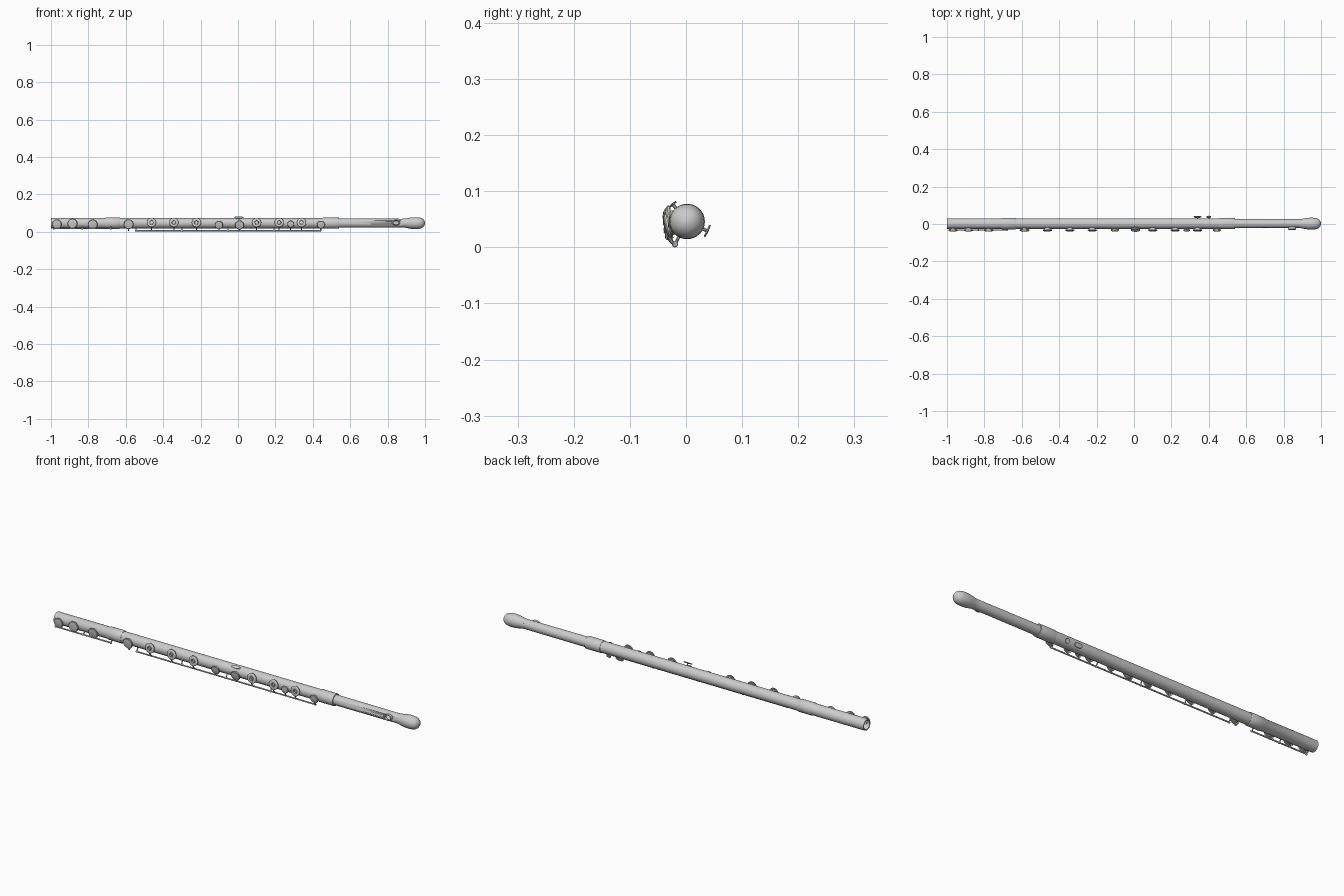
import bpy, bmesh
from math import sin, cos, pi, radians
from mathutils import Matrix, Vector

if "Cube" in bpy.data.objects:
    bpy.data.objects.remove(bpy.data.objects["Cube"])

AY, AZ = 0.002, 0.046          # tube axis position

pad_mat = bpy.data.materials.new("pad_tan")
pad_mat.diffuse_color = (0.72, 0.58, 0.36, 1)
pad_mat.use_nodes = True
pad_mat.node_tree.nodes["Principled BSDF"].inputs["Base Color"].default_value = pad_mat.diffuse_color


def finish(name, bm, mat=None):
    bmesh.ops.remove_doubles(bm, verts=bm.verts, dist=1e-6)
    bmesh.ops.recalc_face_normals(bm, faces=bm.faces)
    me = bpy.data.meshes.new(name)
    bm.to_mesh(me)
    bm.free()
    ob = bpy.data.objects.new(name, me)
    bpy.context.collection.objects.link(ob)
    if mat:
        me.materials.append(mat)
    bpy.ops.object.select_all(action='DESELECT')
    ob.select_set(True)
    bpy.context.view_layer.objects.active = ob
    bpy.ops.object.shade_smooth_by_angle(angle=radians(35))
    return ob


def lathe(name, profile, matrix, sides=32, squash=(1, 1), closed=False, mat=None):
    """Revolve (height, radius) points around local z."""
    bm = bmesh.new()
    rings = [[bm.verts.new(matrix @ Vector((r * cos(2 * pi * i / sides) * squash[0],
                                            r * sin(2 * pi * i / sides) * squash[1], h)))
              for i in range(sides)] if r > 0 else [bm.verts.new(matrix @ Vector((0, 0, h)))]
             for h, r in profile]
    pairs = list(zip(rings, rings[1:])) + ([(rings[-1], rings[0])] if closed else [])
    for a, b in pairs:
        for i in range(sides):
            j = (i + 1) % sides
            quad = [a[i % len(a)], a[j % len(a)], b[j % len(b)], b[i % len(b)]]
            bm.faces.new(list(dict.fromkeys(quad)))
    return finish(name, bm, mat)


def frame(x, deg):
    """Local z points out of the tube; 0 deg faces front, 90 deg faces up."""
    a = radians(deg)
    n, t = Vector((0, -cos(a), sin(a))), Vector((1, 0, 0))
    b = n.cross(t)
    m = Matrix((t, b, n)).transposed().to_4x4()
    m.translation = (x, AY, AZ)
    return m


def polar(x, deg, r):
    return frame(x, deg) @ Vector((0, 0, r))


def wire(name, points, radius, sides=10):
    """Round bar through the points."""
    bm = bmesh.new()
    rings = []
    for k, p in enumerate(points):
        d = (points[min(k + 1, len(points) - 1)] - points[max(k - 1, 0)]).normalized()
        u = d.orthogonal() if abs(d.x) > 0.7 else d.cross(Vector((1, 0, 0)))
        u.normalize()
        v = d.cross(u)
        rings.append([bm.verts.new(p + radius * (u * cos(2 * pi * i / sides) + v * sin(2 * pi * i / sides)))
                      for i in range(sides)])
    for a, b in zip(rings, rings[1:]):
        for i in range(sides):
            bm.faces.new((a[i], a[(i + 1) % sides], b[(i + 1) % sides], b[i]))
    bm.faces.new(rings[0])
    bm.faces.new(rings[-1])
    return finish(name, bm)


def ball(name, p, r):
    bm = bmesh.new()
    bmesh.ops.create_uvsphere(bm, u_segments=16, v_segments=10, radius=r,
                              matrix=Matrix.Translation(p))
    return finish(name, bm)


# Tube sections (hollow, open at the foot end)
along = Matrix(((0, 0, 1, 0), (1, 0, 0, AY), (0, 1, 0, AZ), (0, 0, 0, 1)))
bore = 0.022
lathe("foot_joint", [(-1, bore), (-1, 0.0275), (-0.995, 0.028), (-0.71, 0.028), (-0.705, 0.0305),
                     (-0.635, 0.0305), (-0.63, 0.0285), (-0.63, bore)], along, 48, closed=True)
lathe("body_tube", [(-0.63, bore), (-0.63, 0.0275), (0.455, 0.0275), (0.455, bore)],
      along, 48, closed=True)
lathe("barrel", [(0.455, bore), (0.455, 0.0292), (0.458, 0.0298), (0.537, 0.0298),
                 (0.54, 0.0292), (0.54, bore)], along, 48, closed=True)
head = lathe("head_joint", [(0.54, 0.0205), (0.54, 0.0243), (0.89, 0.0235), (0.89, 0.0205)],
             along, 48, closed=True)
lathe("head_cap", [(0.88, 0), (0.88, 0.0238), (0.895, 0.0245), (0.91, 0.0275), (0.925, 0.0302),
                   (0.94, 0.0315), (0.955, 0.0316), (0.97, 0.0303), (0.982, 0.027), (0.991, 0.021),
                   (0.998, 0.011), (1.0, 0)], along, 48)

# Embouchure hole with its raised oval rim
mouth = frame(0.845, 8)
cutter = lathe("mouth_cutter", [(0.01, 0), (0.01, 0.012), (0.05, 0.012), (0.05, 0)],
               mouth, 32, (1.2, 0.85))
cutter.hide_render = True
cut = head.modifiers.new("mouth_hole", 'BOOLEAN')
cut.object, cut.solver = cutter, 'EXACT'
bpy.context.view_layer.objects.active = head
bpy.ops.object.modifier_apply(modifier=cut.name)
bpy.data.objects.remove(cutter)
lathe("lip_rim", [(0.018, 0.012), (0.018, 0.018), (0.029, 0.0185), (0.032, 0.017),
                  (0.033, 0.0145), (0.032, 0.0125)], mouth, 32, (1.2, 0.85), True)

# Long hinge rods with end posts
MAIN, FOOT = (-62, 0.0462), (-40, 0.044)
for label, (deg, r), x0, x1, n in (("main", MAIN, -0.545, 0.44, 5), ("foot", FOOT, -0.985, -0.68, 3)):
    wire(label + "_rod", [polar(x0, deg, r), polar(x1, deg, r)], 0.0036, 12)
    for k in range(n):
        x = x0 + (x1 - x0) * k / (n - 1)
        wire(f"{label}_post_{k}", [polar(x, deg, 0.026), polar(x, deg, r)], 0.0028)
        ball(f"{label}_post_ball_{k}", polar(x, deg, r), 0.0053)


def key(name, x, deg, r, rod, open_hole=False):
    m = frame(x, deg)
    lathe(name + "_chimney", [(0.020, r * 0.68), (0.031, r * 0.68), (0.031, r * 0.6), (0.020, r * 0.6)],
          m, closed=True)
    hole = 0.0085 if open_hole else 0
    # soft pad under the cup
    lathe(name + "_pad", [(0.0315, hole), (0.0315, r * 0.86), (0.0345, r * 0.86), (0.0345, hole)],
          m, closed=open_hole, mat=pad_mat)
    cup = [(0.0345, hole), (0.0335, r * 0.9), (0.0335, r), (0.037, r), (0.0392, r * 0.92)]
    if open_hole:
        cup += [(0.0400, r * 0.8), (0.0405, 0.0115), (0.0425, 0.0108), (0.0425, hole)]
    else:
        cup += [(0.0408, r * 0.6), (0.0415, r * 0.3), (0.0418, 0)]
    lathe(name + "_cup", cup, m, closed=open_hole)
    # arm wrapping from the rod to the cup rim
    rdeg, rr = rod
    pts = [polar(x, rdeg, rr)]
    end = m @ Vector((0, -r * 0.85, 0.038))
    mid = (pts[0] + end) / 2
    out = (mid - Vector((x, AY, AZ))).normalized() * 0.002
    wire(name + "_arm", [pts[0], mid + out, end], 0.0028)


# Front keys: x, angle, radius, open hole
for i, (x, deg, r) in enumerate(((-0.968, -9, 0.025), (-0.885, -3, 0.026), (-0.777, -11, 0.026))):
    key(f"foot_key_{i}", x, deg, r, FOOT)
for i, x in enumerate((-0.463, -0.343, -0.223, 0.1, 0.22, 0.34)):
    key(f"open_key_{i}", x, 6, 0.0245, MAIN, True)
for i, (x, deg, r) in enumerate(((-0.585, -9, 0.026), (-0.102, -16, 0.022), (0.008, -16, 0.0245),
                                 (0.282, -8, 0.018), (0.443, -13, 0.021))):
    key(f"closed_key_{i}", x, deg, r, MAIN)


def touch(name, x, deg, dist, r, squash):
    """Thin finger plate on a short stem."""
    m = frame(x, deg)
    lathe(name, [(dist - 0.002, 0), (dist - 0.002, r * 0.9), (dist, r), (dist + 0.0015, r * 0.93),
                 (dist + 0.002, 0)], m, 28, squash)
    wire(name + "_stem", [polar(x, deg, 0.025), polar(x, deg, dist)], 0.003)


# Finger touches on top and at the back
touch("top_touch", 0.005, 50, 0.040, 0.025, (1, 0.32))
touch("thumb_touch_large", 0.34, 205, 0.040, 0.022, (1, 0.5))
touch("thumb_touch_small", 0.40, 205, 0.040, 0.013, (1, 0.9))
